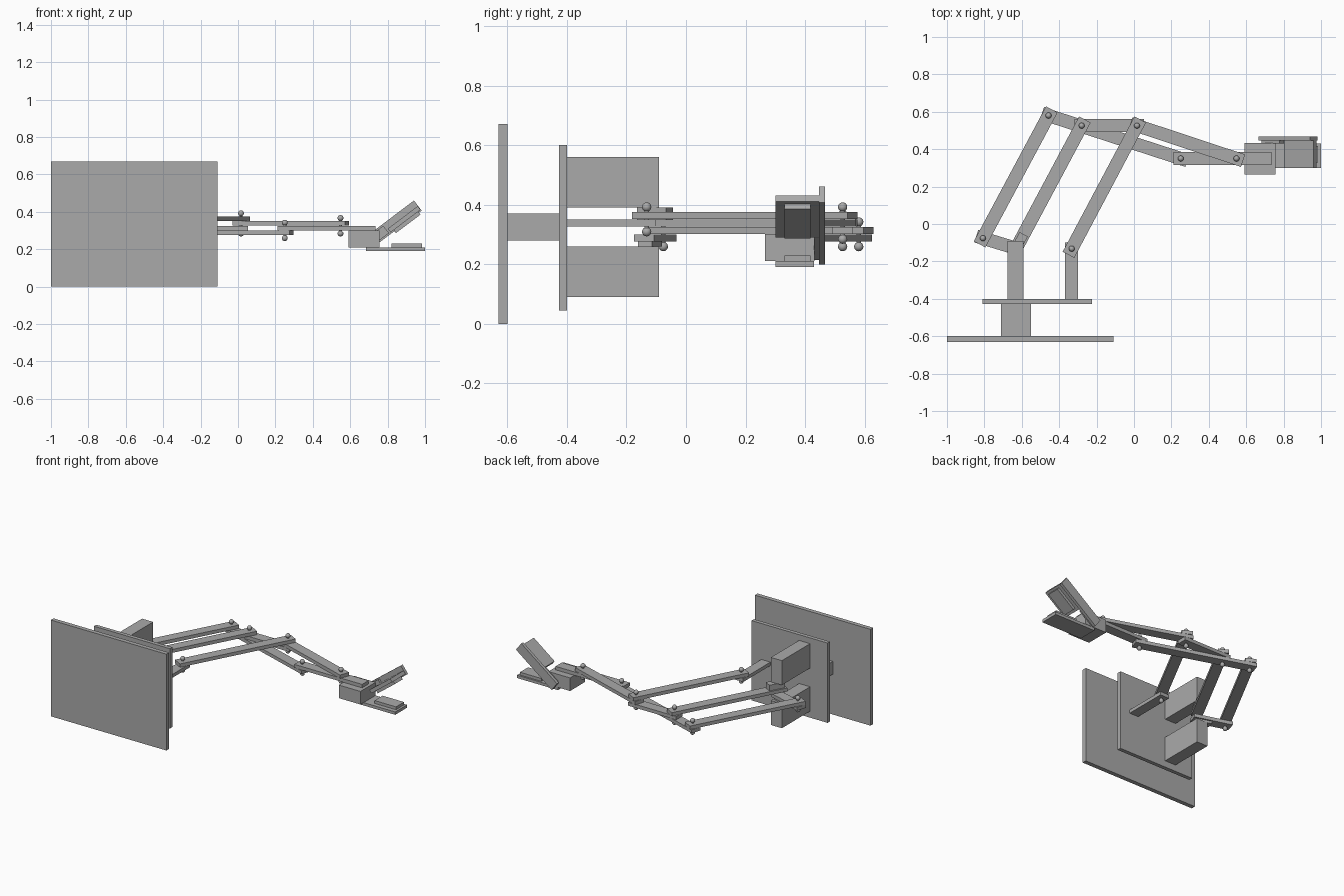
import bpy
from math import atan2, cos, sin, radians
from mathutils import Vector, Euler

cube = bpy.data.objects.get("Cube")
if cube:
    bpy.data.objects.remove(cube, do_unlink=True)

grey = bpy.data.materials.new("plain_grey")
grey.use_nodes = True
grey.diffuse_color = (0.4, 0.4, 0.4, 1)
grey.node_tree.nodes["Principled BSDF"].inputs["Base Color"].default_value = (0.4, 0.4, 0.4, 1)


def finish(name):
    ob = bpy.context.object
    ob.name = name
    ob.data.materials.append(grey)
    return ob


def block(name, center, size, rot=(0, 0, 0)):
    bpy.ops.mesh.primitive_cube_add(size=1, location=center, rotation=rot)
    ob = finish(name)
    ob.scale = size
    return ob


def box(name, x, y, z):
    """Upright box given by its extent on each axis."""
    ext = (x, y, z)
    return block(name, [(a + b) / 2 for a, b in ext], [b - a for a, b in ext])


WIDTH, THICK, OVER = 0.07, 0.024, 0.037
TOP, UPPER, LOWER, BOTTOM = 0.363, 0.338, 0.313, 0.288   # stacked link layers


def link(name, a, b, z, width=WIDTH, thick=THICK, over=OVER):
    """Flat bar from joint a to joint b, running a little past both."""
    a, b = Vector(a), Vector(b)
    d = b - a
    mid = (a + b) / 2
    return block(name, (mid.x, mid.y, z), (d.length + 2 * over, width, thick),
                 (0, 0, atan2(d.y, d.x)))


def pin(name, at, high, low):
    """Thin pin with a round cap above and below the links it joins."""
    ends = (high + 0.029, low - 0.029)
    bpy.ops.mesh.primitive_cylinder_add(vertices=16, radius=0.008, depth=ends[0] - ends[1],
                                        location=(*at, sum(ends) / 2))
    finish(name + "_pin")
    for side, z in zip(("upper", "lower"), ends):
        bpy.ops.mesh.primitive_uv_sphere_add(segments=24, ring_count=12, radius=0.0155,
                                             location=(*at, z))
        bpy.ops.object.shade_smooth()
        finish(f"{name}_{side}_cap")


# Mounting plates and the shoulder motors
box("wall_plate", (-1, -0.11), (-0.63, -0.6), (0, 0.67))
box("plate_spacer", (-0.71, -0.55), (-0.6, -0.425), (0.28, 0.37))
box("motor_plate", (-0.81, -0.225), (-0.427, -0.4), (0.045, 0.6))
box("upper_motor", (-0.675, -0.59), (-0.4, -0.09), (0.39, 0.56))
box("lower_motor", (-0.675, -0.59), (-0.4, -0.09), (0.09, 0.26))
box("fixed_bracket", (-0.37, -0.30), (-0.4, -0.1), (0.326, 0.35))

# Joints of the linkage
shoulder = (-0.63, -0.13)
crank = (-0.808, -0.076)
bracket = (-0.333, -0.132)
elbow_back = (-0.457, 0.58)
elbow_mid = (-0.28, 0.526)
elbow_front = (0.016, 0.526)
wrist_back = (0.25, 0.35)
wrist_front = (0.548, 0.35)

# Links
link("crank_link", crank, shoulder, BOTTOM)
link("push_arm", crank, elbow_back, LOWER)
link("main_arm", shoulder, elbow_mid, UPPER)
link("parallel_arm", bracket, elbow_front, TOP)
link("forearm", elbow_back, wrist_back, BOTTOM)
link("elbow_link", elbow_mid, elbow_front, LOWER)
link("parallel_forearm", elbow_front, wrist_front, UPPER)
box("wrist_link", (0.212, 0.735), (0.315, 0.385), (0.301, 0.325))

# Motor horns
up = Vector(elbow_mid) - Vector(shoulder)
back = Vector(crank) - Vector(shoulder)
link("upper_horn", shoulder, Vector(shoulder) + up.normalized() * 0.06, 0.37,
     0.05, 0.04, 0.025)
link("lower_horn", shoulder, Vector(shoulder) + back.normalized() * 0.06, 0.268,
     0.05, 0.016, 0.025)

# Capped pins
pin("crank", crank, LOWER, BOTTOM)
pin("bracket", bracket, TOP, UPPER)
pin("elbow_back", elbow_back, LOWER, BOTTOM)
pin("elbow_mid", elbow_mid, UPPER, BOTTOM)
pin("elbow_front", elbow_front, TOP, LOWER)
pin("wrist_back", wrist_back, LOWER, BOTTOM)
pin("wrist_front", wrist_front, UPPER, LOWER)

# Gripper motor and fixed lower finger
box("gripper_motor", (0.59, 0.757), (0.265, 0.432), (0.21, 0.301))
box("lower_finger", (0.685, 1.0), (0.30, 0.43), (0.19, 0.21))
box("lower_finger_pad", (0.82, 0.985), (0.33, 0.418), (0.21, 0.23))

# Tilted upper finger, laid out along the gripper link
tilt = radians(37)
origin = Vector((0.824, 0.456, 0.33))
along = Vector((cos(tilt), 0, sin(tilt)))
across = Vector((-sin(tilt), 0, cos(tilt)))


def tilted(name, u, y, v):
    """Box by extent along the link, on y, and across the link."""
    c = origin + along * (sum(u) / 2) + across * (sum(v) / 2)
    c.y = sum(y) / 2
    return block(name, c, (u[1] - u[0], y[1] - y[0], v[1] - v[0]), Euler((0, -tilt, 0)))


tilted("gripper_link", (-0.172, 0.172), (0.446, 0.467), (-0.034, 0.034))
tilted("gripper_horn", (-0.16, -0.04), (0.43, 0.446), (-0.025, 0.025))
tilted("upper_finger", (-0.03, 0.17), (0.30, 0.446), (-0.027, -0.002))
tilted("upper_finger_pad", (-0.01, 0.155), (0.33, 0.418), (-0.047, -0.027))
